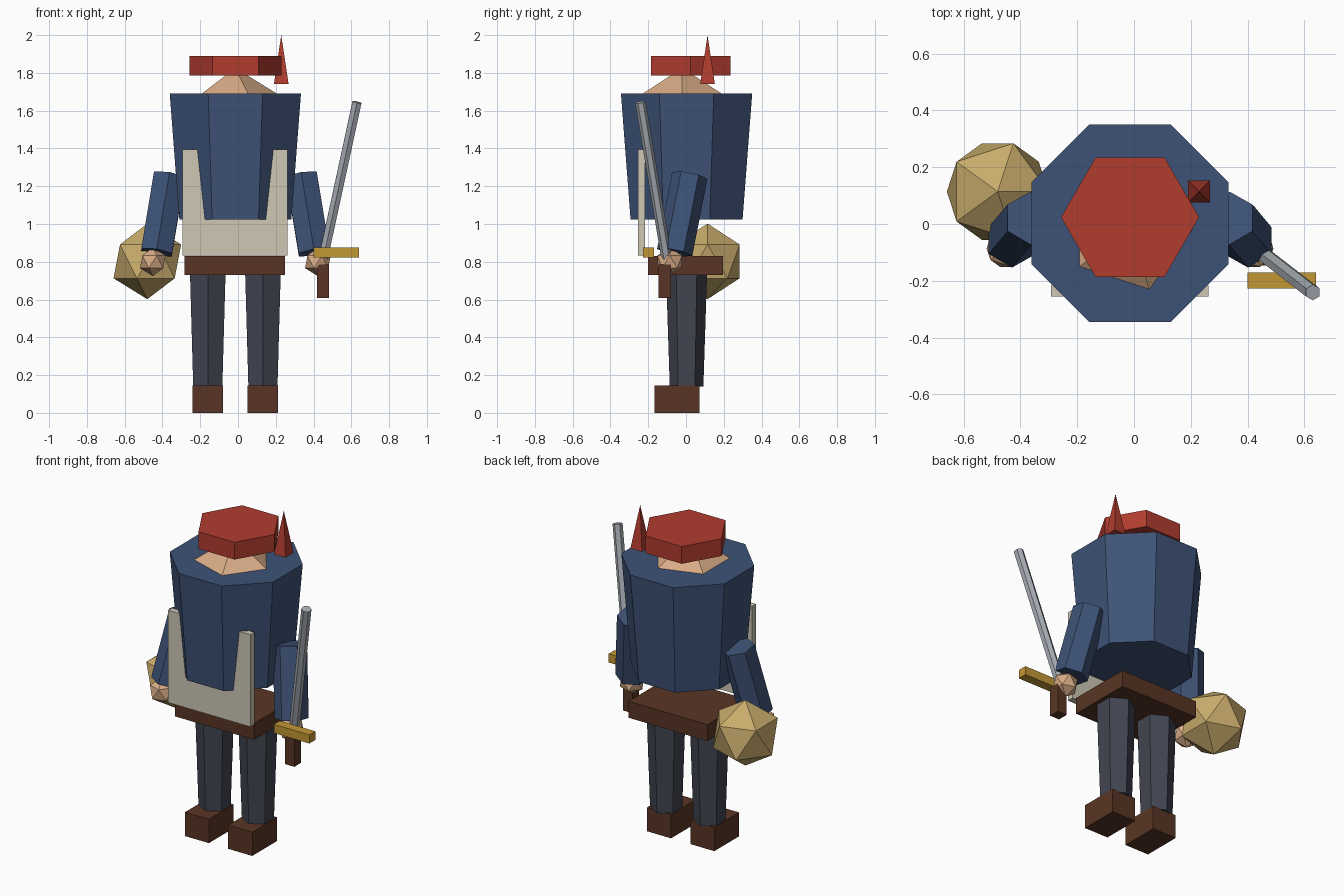
import bpy, bmesh
from math import radians
from mathutils import Matrix, Vector

cube = bpy.data.objects.get("Cube")
if cube:
    bpy.data.objects.remove(cube, do_unlink=True)

CX = -0.014  # body centre line


def material(name, r, g, b):
    m = bpy.data.materials.new(name)
    m.use_nodes = True
    m.diffuse_color = (r, g, b, 1)
    node = next(n for n in m.node_tree.nodes if n.type == 'BSDF_PRINCIPLED')
    node.inputs["Base Color"].default_value = (r, g, b, 1)
    return m


blue = material("blue cloth", 0.048, 0.086, 0.185)
red = material("red cloth", 0.44, 0.045, 0.028)
skin = material("skin", 0.69, 0.41, 0.24)
straw = material("sack tan", 0.58, 0.41, 0.15)
brass = material("brass", 0.54, 0.31, 0.035)
linen = material("linen", 0.62, 0.57, 0.46)
brown = material("brown leather", 0.098, 0.036, 0.018)
grey = material("grey cloth", 0.054, 0.059, 0.083)
steel = material("steel", 0.39, 0.42, 0.46)


def finish(name, bm, mat):
    mesh = bpy.data.meshes.new(name)
    bm.to_mesh(mesh)
    bm.free()
    mesh.materials.append(mat)
    obj = bpy.data.objects.new(name, mesh)
    bpy.context.collection.objects.link(obj)
    return obj


def box(name, mat, x, y, z):
    """Box from (min, max) pairs."""
    bm = bmesh.new()
    mid = Vector([sum(p) / 2 for p in (x, y, z)])
    size = [p[1] - p[0] for p in (x, y, z)]
    bmesh.ops.create_cube(bm, size=1, matrix=Matrix.Translation(mid) @ Matrix.Diagonal((*size, 1)))
    return finish(name, bm, mat)


def rod(name, mat, low, high, r_low, r_high, sides=6, turn=0):
    """Tapered prism between two points."""
    low, high = Vector(low), Vector(high)
    axis = high - low
    aim = Vector((0, 0, 1)).rotation_difference(axis).to_matrix().to_4x4()
    bm = bmesh.new()
    bmesh.ops.create_cone(
        bm, cap_ends=True, segments=sides, radius1=r_low, radius2=r_high, depth=axis.length,
        matrix=Matrix.Translation((low + high) / 2) @ aim @ Matrix.Rotation(radians(turn), 4, 'Z'))
    bmesh.ops.remove_doubles(bm, verts=bm.verts, dist=1e-5)
    return finish(name, bm, mat)


def ball(name, mat, centre, r):
    bm = bmesh.new()
    bmesh.ops.create_icosphere(bm, subdivisions=1, radius=r, matrix=Matrix.Translation(centre))
    return finish(name, bm, mat)


# Torso, apron and belt
rod("torso", blue, (CX, 0.003, 1.025), (CX, 0.003, 1.69), 0.321, 0.376, 8, 22.5)
box("apron", linen, (-0.293, 0.262), (-0.255, -0.216), (0.833, 1.395))
box("belt", brown, (-0.283, 0.249), (-0.2, 0.197), (0.73, 0.83))

# Head, hat and feather
ball("head", skin, (CX, -0.02, 1.576), 0.25)
rod("hat", red, (CX, 0.024, 1.785), (CX, 0.024, 1.89), 0.243, 0.243, 6, 30)
rod("feather", red, (0.229, 0.114, 1.74), (0.229, 0.114, 2.0), 0.055, 0, 4, 45)

# Limbs on both sides
for side, s in (("right", -1), ("left", 1)):
    leg_x = CX + s * 0.146
    rod(side + "_leg", grey, (leg_x, 0.003, 0.14), (leg_x, 0.003, 0.75), 0.089, 0.109)
    box(side + "_boot", brown, (leg_x - 0.081, leg_x + 0.081), (-0.167, 0.071), (0, 0.145))
    rod(side + "_arm", blue, (CX + s * 0.417, -0.06, 0.85), (CX + s * 0.35, 0.02, 1.257), 0.095, 0.095)
    ball(side + "_hand", skin, (CX + s * 0.437, -0.086, 0.8), 0.076)

# Round sack by the right hand
ball("sack", straw, (-0.48, 0.114, 0.802), 0.2)

# Sword in the left hand
rod("blade", steel, (0.445, -0.098, 0.79), (0.63, -0.241, 1.645), 0.028, 0.028)
box("guard", brass, (0.4, 0.64), (-0.227, -0.17), (0.822, 0.875))
box("grip", brown, (0.418, 0.482), (-0.146, -0.08), (0.607, 0.785))
